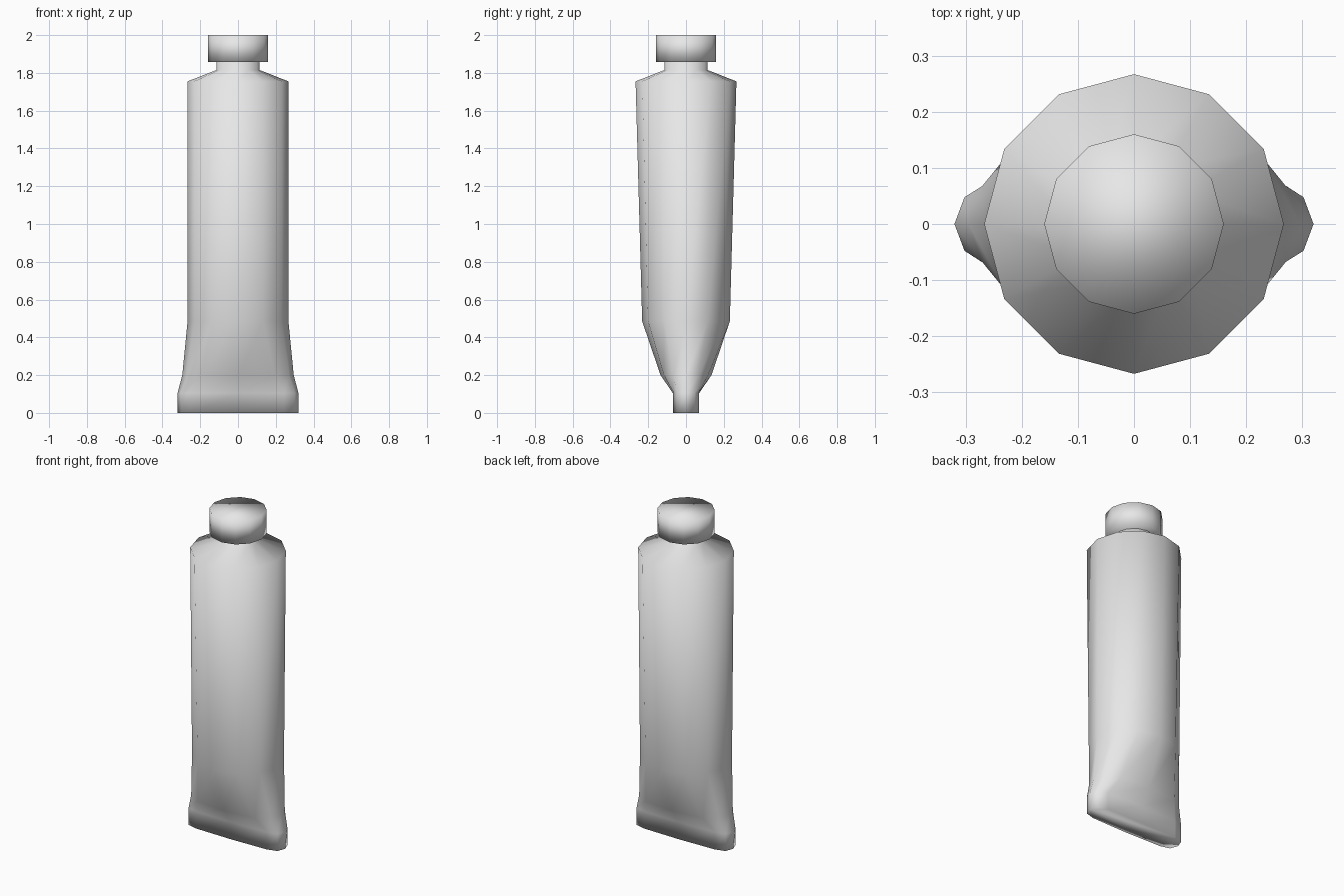
import bpy, bmesh, math

cube = bpy.data.objects.get("Cube")
if cube:
    bpy.data.objects.remove(cube)

SIDES = 12

grey = bpy.data.materials.new("plain grey")
grey.use_nodes = True
grey.diffuse_color = (0.8, 0.8, 0.8, 1)
grey.node_tree.nodes["Principled BSDF"].inputs["Base Color"].default_value = (0.8, 0.8, 0.8, 1)


def power(v, p):
    """Signed power, squaring off an ellipse when p is below one."""
    return 0.0 if abs(v) < 1e-6 else math.copysign(abs(v) ** p, v)


def loft(name, rings):
    """Skin a closed stack of rings: (z, x radius, y radius, x power, y power)."""
    bm = bmesh.new()
    loops = []
    for z, rx, ry, px, py in rings:
        angles = [2 * math.pi * i / SIDES for i in range(SIDES)]
        loops.append([bm.verts.new((rx * power(math.cos(a), px),
                                    ry * power(math.sin(a), py), z)) for a in angles])
    for low, high in zip(loops, loops[1:]):
        for i in range(SIDES):
            j = (i + 1) % SIDES
            bm.faces.new((low[i], low[j], high[j], high[i]))
    bm.faces.new(loops[0][::-1])
    bm.faces.new(loops[-1])
    for face in bm.faces:
        face.smooth = True
    mesh = bpy.data.meshes.new(name)
    bm.to_mesh(mesh)
    bm.free()
    mesh.materials.append(grey)
    obj = bpy.data.objects.new(name, mesh)
    bpy.context.collection.objects.link(obj)
    return obj


# Tube: flat crimped foot, swelling to a round body, sloped shoulder and neck
loft("tube_body", [
    (0.0, 0.32, 0.07, 0.4, 0.55),
    (0.105, 0.32, 0.07, 0.4, 0.55),
    (0.2, 0.295, 0.135, 0.6, 1),
    (0.485, 0.267, 0.232, 1, 1),
    (1.755, 0.267, 0.267, 1, 1),
    (1.815, 0.115, 0.115, 1, 1),
    (1.86, 0.115, 0.115, 1, 1),
])

# Screw cap
loft("cap", [
    (1.857, 0.16, 0.16, 1, 1),
    (2.0, 0.16, 0.16, 1, 1),
])
